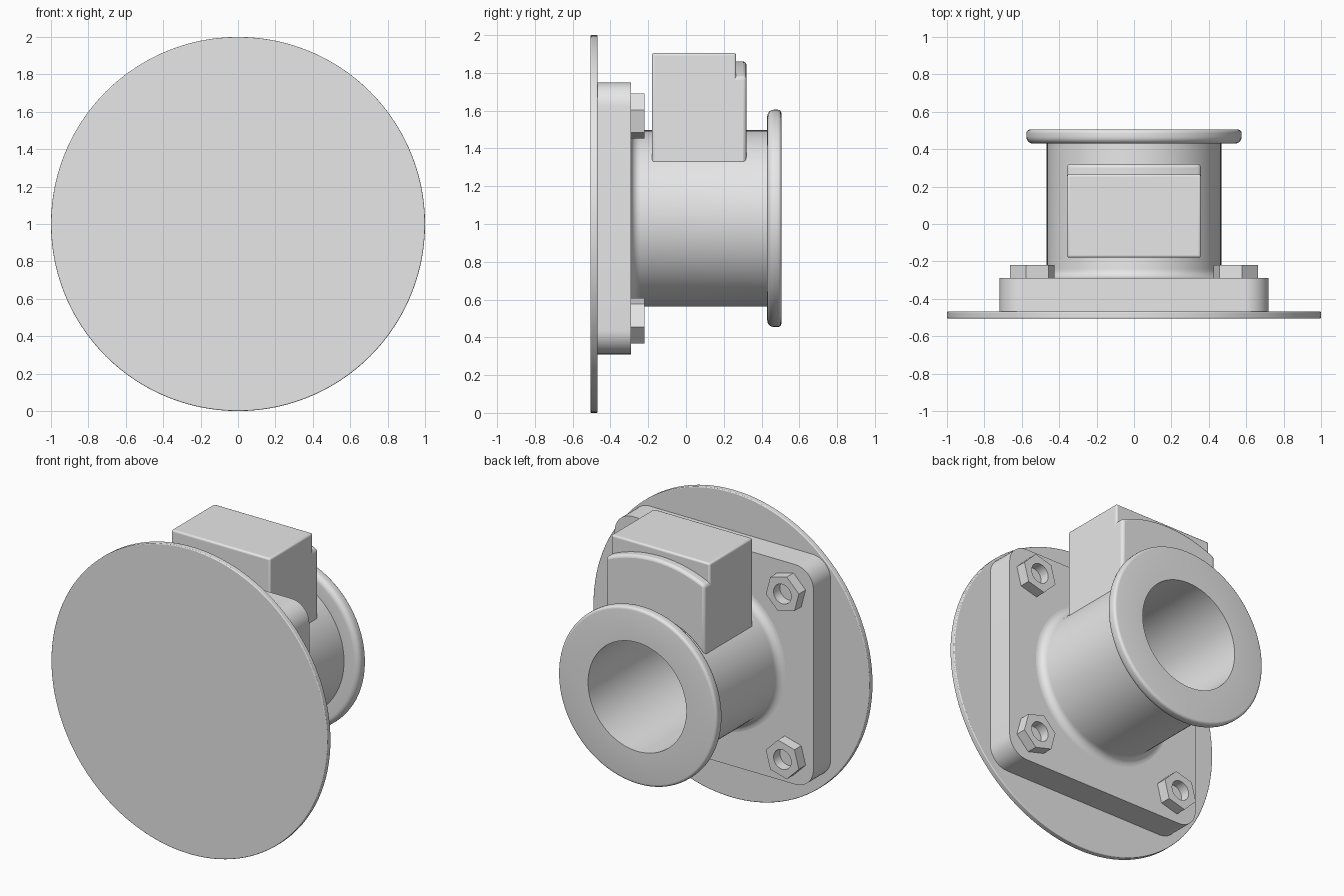
import bpy, bmesh
from math import sin, cos, pi, radians, sqrt, asin
from mathutils import Matrix, Vector

if "Cube" in bpy.data.objects:
    bpy.data.objects.remove(bpy.data.objects["Cube"])

AXIS = 1.03      # height of the barrel axis

grey = bpy.data.materials.new("plain_grey")
grey.use_nodes = True
grey.diffuse_color = (0.8, 0.8, 0.8, 1)
grey.node_tree.nodes["Principled BSDF"].inputs["Base Color"].default_value = grey.diffuse_color


def finish(name, bm, bevel=0.0):
    """Turn a bmesh into a shaded object, with optional rounded edges."""
    bmesh.ops.recalc_face_normals(bm, faces=bm.faces)
    mesh = bpy.data.meshes.new(name)
    bm.to_mesh(mesh)
    bm.free()
    mesh.materials.append(grey)
    obj = bpy.data.objects.new(name, mesh)
    bpy.context.collection.objects.link(obj)
    bpy.ops.object.select_all(action='DESELECT')
    obj.select_set(True)
    bpy.context.view_layer.objects.active = obj
    bpy.ops.object.shade_smooth_by_angle(angle=radians(32))
    if bevel:
        mod = obj.modifiers.new("rounded_edges", 'BEVEL')
        mod.width = bevel
        mod.segments = 3
        mod.limit_method = 'ANGLE'
        mod.angle_limit = radians(40)
    return obj


def arc(cx, cy, r, start, end, n):
    """Points on an arc, angles in degrees."""
    steps = [radians(start + (end - start) * i / n) for i in range(n + 1)]
    return [(cx + r * cos(a), cy + r * sin(a)) for a in steps]


def prism(name, outline, y0, y1, bevel=0.0):
    """Extrude an x-z outline along y."""
    bm = bmesh.new()
    face = bm.faces.new([bm.verts.new((x, y0, z)) for x, z in outline])
    new = bmesh.ops.extrude_face_region(bm, geom=[face])["geom"]
    bmesh.ops.translate(bm, vec=(0, y1 - y0, 0),
                        verts=[v for v in new if isinstance(v, bmesh.types.BMVert)])
    return finish(name, bm, bevel)


def lathe(name, profile, steps=80):
    """Turn a closed radius-y profile about the barrel axis."""
    bm = bmesh.new()
    verts = [bm.verts.new((r, y, AXIS)) for r, y in profile]
    edges = [bm.edges.new((verts[i - 1], verts[i])) for i in range(len(verts))]
    bmesh.ops.spin(bm, geom=verts + edges, cent=(0, 0, AXIS), axis=(0, 1, 0),
                   angle=2 * pi, steps=steps, use_merge=True)
    bmesh.ops.remove_doubles(bm, verts=bm.verts, dist=1e-5)
    return finish(name, bm)


# Thin round front disc
prism("front_disc", arc(0, 1, 1, 0, 357, 119), -0.505, -0.468, 0.005)

# Square mounting plate with rounded corners
half, rad = 0.72, 0.13
plate = []
for sx, sz, a in ((1, 1, 0), (-1, 1, 90), (-1, -1, 180), (1, -1, 270)):
    plate += arc(sx * (half - rad), AXIS + sz * (half - rad), rad, a, a + 90, 10)
prism("mounting_plate", plate, -0.47, -0.29)

# Hollow barrel with a filleted foot and a rounded rim flange
BORE, BARREL, RIM, FOOT = 0.356, 0.467, 0.575, 0.05
lathe("barrel",
      [(BORE, -0.295), (BARREL + FOOT, -0.295)]
      + arc(BARREL + FOOT, -0.29 + FOOT, FOOT, 270, 180, 6)
      + [(BARREL, 0.43)]
      + arc(RIM - 0.035, 0.465, 0.035, 270, 360, 6)
      + arc(RIM - 0.018, 0.487, 0.018, 0, 90, 4)
      + [(BORE, 0.505)])

# Housing block saddled on the barrel, with a lower arched step behind
W, SADDLE, ARCH = 0.358, 0.455, 0.83
cut = 90 - asin(W / SADDLE) * 180 / pi
top = 90 - asin(W / ARCH) * 180 / pi
saddle = arc(0, AXIS, SADDLE, 180 - cut, cut, 16)
prism("housing_block", saddle + [(W, 1.905), (-W, 1.905)], -0.18, 0.265, 0.012)
prism("housing_step", saddle + arc(0, AXIS, ARCH, top, 180 - top, 16), 0.0, 0.32, 0.018)

# Four hexagonal nuts with round holes
NUT, HOLE, N = 0.124, 0.064, 24


def hex_point(i, turn):
    """Point i of N around a hexagon's edge, so that it matches the hole's points."""
    side, t = divmod(i, N // 6)
    a, b = [Vector((cos(turn + k * pi / 3), 0, sin(turn + k * pi / 3))) * NUT
            for k in (side, side + 1)]
    return a.lerp(b, t / (N // 6))


for side, sx in (("left", 1), ("right", -1)):
    for level, sz in (("upper", 1), ("lower", -1)):
        turn = radians(15 * sx * sz)
        centre = Vector((sx * 0.544, 0, AXIS + sz * 0.542))
        bm = bmesh.new()
        rings = [[], [], [], []]
        for i in range(N):
            h = hex_point(i, turn)
            c = Vector((h.x, 0, h.z)).normalized() * HOLE
            for ring, p, y in zip(rings, (h, h, c, c), (-0.295, -0.22, -0.22, -0.285)):
                ring.append(bm.verts.new(centre + p + Vector((0, y, 0))))
        for a, b in zip(rings, rings[1:]):
            for i in range(N):
                bm.faces.new((a[i - 1], a[i], b[i], b[i - 1]))
        bm.faces.new(rings[3])
        finish(f"{level}_{side}_nut", bm)
